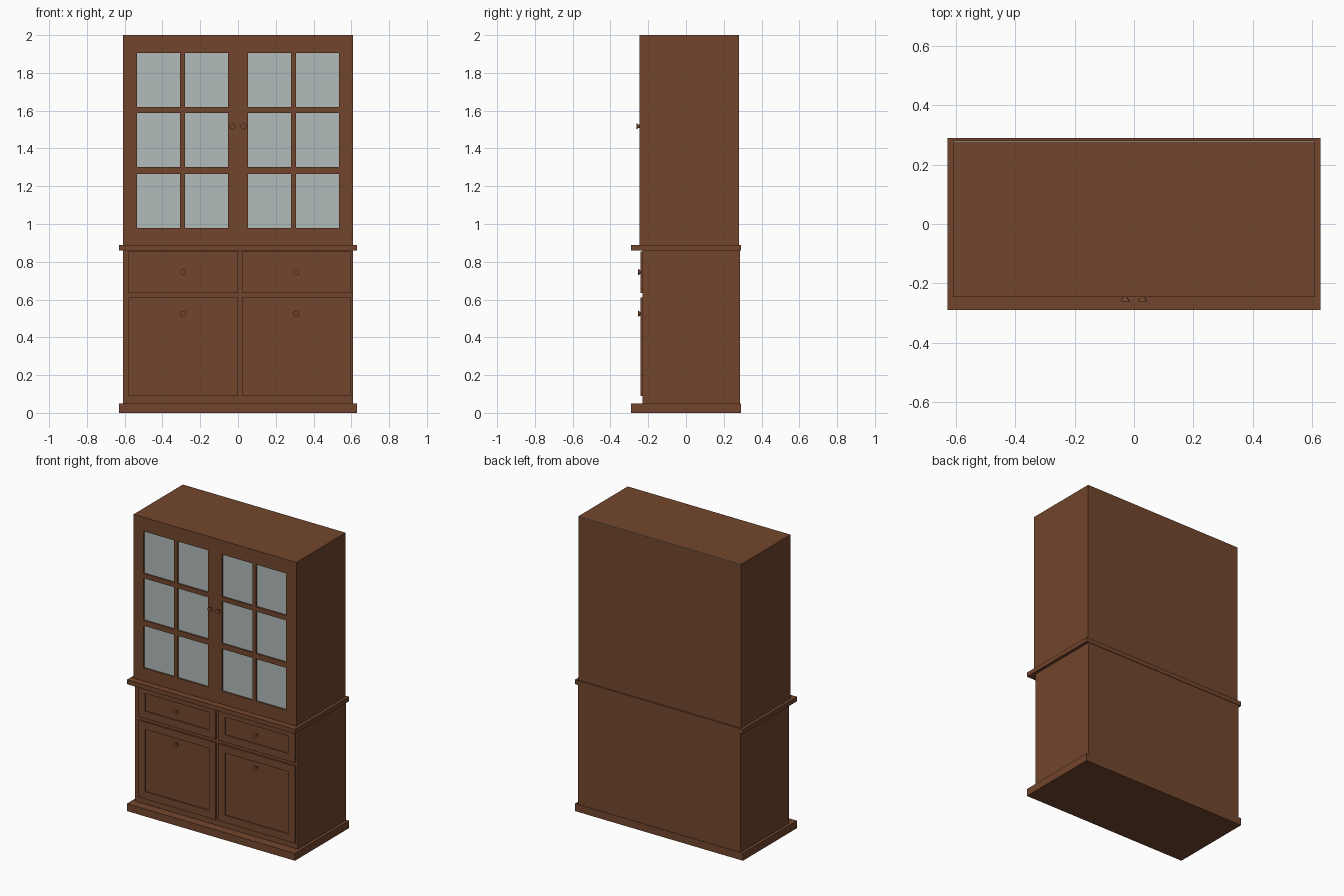
import bpy, bmesh, math
from mathutils import Matrix, Vector

if "Cube" in bpy.data.objects:
    bpy.data.objects.remove(bpy.data.objects["Cube"])


def material(name, rgb):
    m = bpy.data.materials.new(name)
    m.diffuse_color = (*rgb, 1)
    m.use_nodes = True
    m.node_tree.nodes["Principled BSDF"].inputs["Base Color"].default_value = m.diffuse_color
    return m


WOOD = material("brown_wood", (0.170, 0.061, 0.026))
GLASS = material("pale_glass", (0.445, 0.503, 0.497))


def finish(bm, name, mats=(WOOD,)):
    bmesh.ops.recalc_face_normals(bm, faces=bm.faces[:])
    me = bpy.data.meshes.new(name)
    bm.to_mesh(me)
    bm.free()
    for m in mats:
        me.materials.append(m)
    ob = bpy.data.objects.new(name, me)
    bpy.context.collection.objects.link(ob)
    return ob


def box(name, x, y, z, columns=(), rows=(), depth=0.01, mats=(WOOD,)):
    """Box from ranges; each column/row crossing is sunk into the front face.
    The sunk floors take the last material."""
    bm = bmesh.new()
    size = Vector((x[1] - x[0], y[1] - y[0], z[1] - z[0]))
    mid = Vector((sum(x) / 2, sum(y) / 2, sum(z) / 2))
    bmesh.ops.create_cube(bm, size=1,
                          matrix=Matrix.Translation(mid) @ Matrix.Diagonal((*size, 1)))
    for axis, spans in (((1, 0, 0), columns), ((0, 0, 1), rows)):
        for span in spans:
            for v in span:
                bmesh.ops.bisect_plane(bm, geom=bm.verts[:] + bm.edges[:] + bm.faces[:],
                                       plane_co=Vector(axis) * v, plane_no=axis)
    bm.normal_update()

    def inside(f):
        c = f.calc_center_median()
        return (f.normal.y < -0.9 and any(a < c.x < b for a, b in columns)
                and any(a < c.z < b for a, b in rows))

    panes = [f for f in bm.faces if inside(f)]
    if panes:
        for f in bmesh.ops.extrude_discrete_faces(bm, faces=panes)["faces"]:
            f.material_index = len(mats) - 1
            bmesh.ops.translate(bm, verts=f.verts[:], vec=(0, depth, 0))
        bmesh.ops.dissolve_limit(bm, angle_limit=0.01, verts=bm.verts[:],
                                 edges=bm.edges[:], delimit={'MATERIAL'})
    return finish(bm, name, mats)


def knob(name, x, y, z):
    """Flared round knob standing on the front plane at y."""
    bm = bmesh.new()
    for r1, r2, d1, d2 in ((0.008, 0.010, -0.004, 0.008), (0.011, 0.016, 0.006, 0.015)):
        bmesh.ops.create_cone(bm, cap_ends=True, segments=16, radius1=r1, radius2=r2,
                              depth=d2 - d1,
                              matrix=Matrix.Translation((x, y - (d1 + d2) / 2, z))
                              @ Matrix.Rotation(math.pi / 2, 4, 'X'))
    ob = finish(bm, name)
    bpy.context.view_layer.objects.active = ob
    ob.select_set(True)
    bpy.ops.object.shade_smooth_by_angle()
    ob.select_set(False)


# Plinth, lower carcass and counter
box("plinth", (-0.63, 0.63), (-0.29, 0.29), (0, 0.05))
box("lower_cabinet", (-0.61, 0.61), (-0.23, 0.287), (0.05, 0.86))
box("counter", (-0.63, 0.63), (-0.29, 0.29), (0.86, 0.89))

# Upper cabinet with twelve recessed panes
half = [(0.053, 0.280), (0.307, 0.534)]
cols = [(-b, -a) for a, b in half] + half
rows = [(0.979, 1.265), (1.302, 1.587), (1.619, 1.905)]
box("upper_cabinet", (-0.61, 0.61), (-0.247, 0.281), (0.89, 2.0), cols, rows,
    0.01, (WOOD, GLASS))

# Pale strip along the rear top edge
box("rear_top_strip", (-0.61, 0.61), (0.278, 0.2805), (1.995, 2.0005), mats=(GLASS,))

# Drawers and lower doors with sunk centre panels
for side, x in (("left", (-0.58, 0.0)), ("right", (0.02, 0.595))):
    for part, z, kz in (("drawer", (0.635, 0.855), 0.745), ("door", (0.09, 0.612), 0.525)):
        box(f"{side}_{part}", x, (-0.241, -0.229), z,
            [(x[0] + 0.05, x[1] - 0.05)], [(z[0] + 0.05, z[1] - 0.05)], 0.007)
        # Knobs sit on the sunk panel of the drawer, on the door near its top
        knob(f"{side}_{part}_knob", sum(x) / 2, -0.238, kz)
    knob(f"{side}_glass_door_knob", -0.029 if side == "left" else 0.029, -0.247, 1.517)
